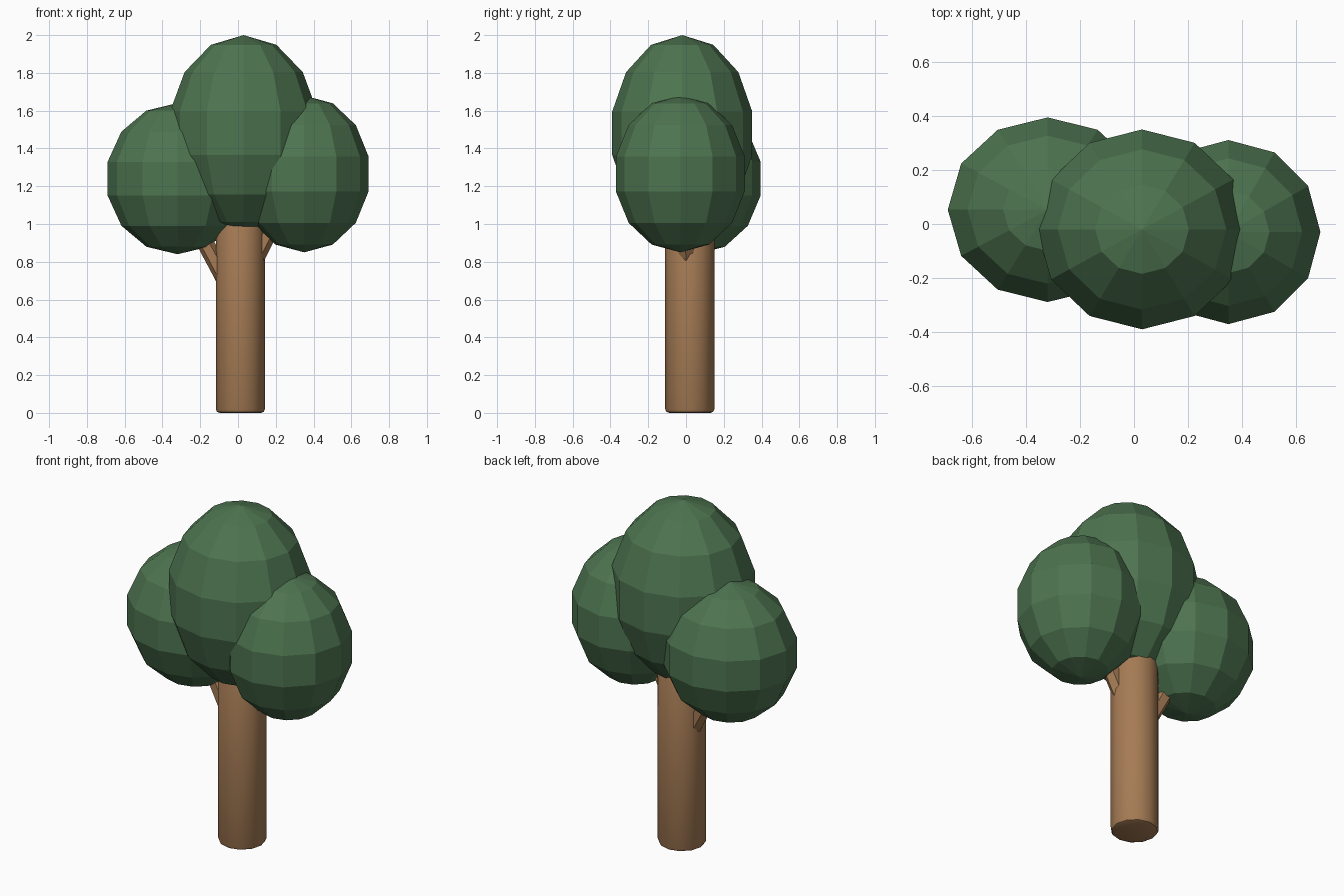
import bpy, math
from mathutils import Vector

if "Cube" in bpy.data.objects:
    bpy.data.objects.remove(bpy.data.objects["Cube"])


def material(name, color):
    m = bpy.data.materials.new(name)
    m.diffuse_color = (*color, 1)
    m.use_nodes = True
    m.node_tree.nodes["Principled BSDF"].inputs["Base Color"].default_value = m.diffuse_color
    return m


leaf = material("leaf_green", (0.075, 0.175, 0.08))
bark = material("bark_brown", (0.38, 0.20, 0.09))


def finish(name, mat):
    ob = bpy.context.object
    ob.name = name
    ob.data.materials.append(mat)
    return ob


def crown(name, center, radii):
    bpy.ops.mesh.primitive_uv_sphere_add(segments=12, ring_count=7, radius=1, location=center)
    ob = finish(name, leaf)
    ob.scale = radii
    bpy.ops.object.transform_apply(location=False, rotation=False, scale=True)
    bpy.ops.object.shade_flat()


def branch(name, start, end, radius):
    a, b = Vector(start), Vector(end)
    bpy.ops.mesh.primitive_cylinder_add(vertices=6, radius=radius, depth=(b - a).length,
                                        location=(a + b) / 2)
    ob = finish(name, bark)
    ob.rotation_euler = (b - a).to_track_quat('Z', 'Y').to_euler()


# Faceted foliage
crown("center_crown", (0.03, -0.02, 1.48), (0.40, 0.38, 0.52))
crown("left_crown", (-0.32, 0.053, 1.24), (0.38, 0.351, 0.40))
crown("right_crown", (0.35, -0.03, 1.265), (0.35, 0.35, 0.415))

# Trunk with softened rims
bpy.ops.mesh.primitive_cylinder_add(vertices=12, radius=0.13, depth=1.1, location=(0.0125, 0.02, 0.55))
trunk = finish("trunk", bark)
bevel = trunk.modifiers.new("rim_bevel", 'BEVEL')
bevel.width = 0.02
bevel.segments = 2
bevel.limit_method = 'ANGLE'
bevel.angle_limit = math.radians(60)
bpy.ops.object.modifier_apply(modifier=bevel.name)
bpy.ops.object.shade_smooth_by_angle(angle=math.radians(40))

# Side branches reaching into the foliage
branch("left_branch", (-0.03, 0.03, 0.63), (-0.28, 0.05, 1.10), 0.045)
branch("right_branch", (0.01, 0.01, 0.65), (0.27, -0.01, 1.17), 0.045)
